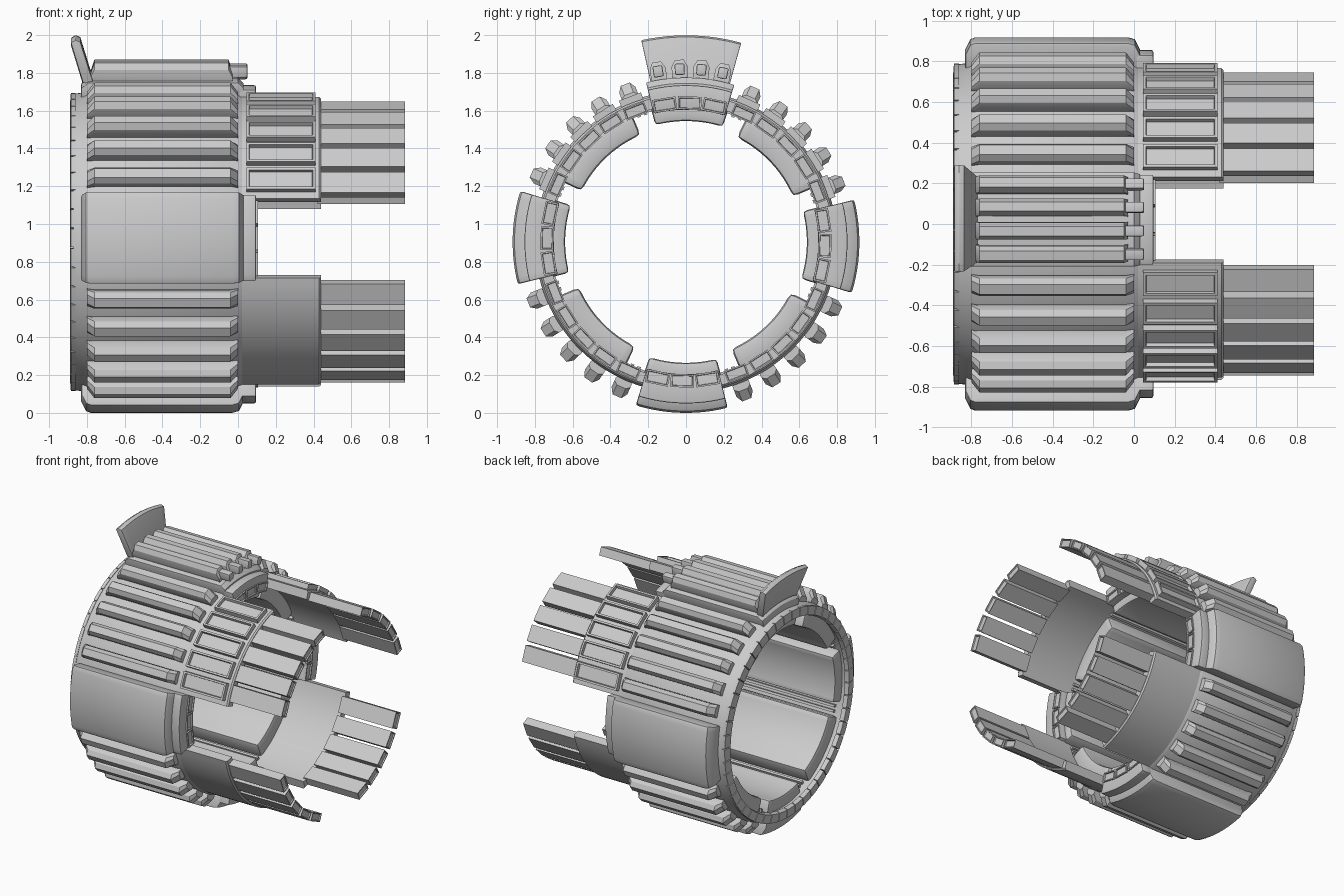
import bpy, bmesh
from math import sin, cos, radians, pi
from mathutils import Vector

if "Cube" in bpy.data.objects:
    bpy.data.objects.remove(bpy.data.objects["Cube"])

CZ = 0.905      # height of the ring axis (runs along x)
TILT = -1.5     # whole ring is turned slightly
STEP = 11.2     # spacing of ribs, windows and fingers


def pos(x, r, deg, t=0.0):
    """Point at radius r, angle deg, tangential offset t."""
    a = radians(deg + TILT)
    return Vector((x, r * cos(a) - t * sin(a), CZ + r * sin(a) + t * cos(a)))


def loft(bm, rings, closed=False):
    vs = [[bm.verts.new(p) for p in ring] for ring in rings]
    k, n = len(vs[0]), len(vs)
    for i in range(n if closed else n - 1):
        a, b = vs[i], vs[(i + 1) % n]
        for j in range(k):
            bm.faces.new((a[j], a[(j + 1) % k], b[(j + 1) % k], b[j]))
    if not closed:
        bm.faces.new(vs[0][::-1])
        bm.faces.new(vs[-1])


def sector(bm, profile, mid, half, n=12):
    """Sweep an (x, r) profile around the axis; half=180 gives a full ring."""
    full = half >= 180
    count = n if full else n + 1
    rings = [[pos(x, r, mid - half + 2 * half * i / n) for x, r in profile]
             for i in range(count)]
    loft(bm, rings, full)


def rect(x0, x1, r0, r1):
    return [(x0, r0), (x1, r0), (x1, r1), (x0, r1)]


def panel(bm, x0, x1, r0, r1, half, deg, face=None, rim=0.015, depth=0.02):
    """Box at an angle; face 'x' (end) or 'r' (outside) gets a recessed window."""
    rings = [[pos(x, r0, deg, -half), pos(x, r0, deg, half),
              pos(x, r1, deg, half), pos(x, r1, deg, -half)] for x in (x0, x1)]
    old = set(bm.faces)
    loft(bm, rings)
    new = [f for f in bm.faces if f not in old]
    bmesh.ops.recalc_face_normals(bm, faces=new)
    if face:
        d = Vector((1, 0, 0)) if face == 'x' else pos(0, 1, deg) - pos(0, 0, deg)
        f = max(new, key=lambda q: (q.normal_update(), q.normal.dot(d))[1])
        bmesh.ops.inset_region(bm, faces=[f], thickness=rim, depth=0)
        bmesh.ops.inset_region(bm, faces=[f], thickness=0.004, depth=-depth)


def rib(bm, x0, x1, r0, r1, w, deg, chamfer=0.04):
    """Rounded bar with a narrow foot and sloped ends."""
    sec = [(-0.7, 0), (-1, .35), (-1, .7), (-.55, 1), (.55, 1), (1, .7), (1, .35), (.7, 0)]
    rings = [[pos(x, r0 + h * s * (r1 - r0), deg, t * w) for t, h in sec]
             for x, s in ((x0, .5), (x0 + chamfer, 1), (x1 - chamfer, 1), (x1, .5))]
    loft(bm, rings)


def finish(bm, name, bevel=0.0):
    bmesh.ops.recalc_face_normals(bm, faces=bm.faces[:])
    if bevel:
        edges = [e for e in bm.edges if e.is_manifold and e.calc_face_angle(0) > 0.9]
        bmesh.ops.bevel(bm, geom=edges, offset=bevel, segments=2, profile=0.6,
                        affect='EDGES', clamp_overlap=True)
    me = bpy.data.meshes.new(name)
    bm.to_mesh(me)
    bm.free()
    me.shade_smooth()
    me.set_sharp_from_angle(angle=radians(28))
    ob = bpy.data.objects.new(name, me)
    bpy.context.collection.objects.link(ob)
    return ob


def five(mid):
    return [mid + k * STEP for k in (-2, -1, 0, 1, 2)]


# Main barrel and back rim with segmented end face
bm = bmesh.new()
sector(bm, [(-0.87, .73), (0.0, .73), (0.03, .735), (0.03, .785), (0.0, .80),
            (-0.80, .80), (-0.825, .79), (-0.87, .785)], 0, 180, 120)
finish(bm, "barrel")
bm = bmesh.new()
for i in range(48):
    sector(bm, [(-0.89, .725), (-0.86, .715), (-0.86, .79), (-0.885, .79)], i * 7.5, 3.5, 2)
finish(bm, "back_rim_segments")

# Outer ribs between the pads
bm = bmesh.new()
for q in (45, 135, 225, 315):
    for a in five(q):
        rib(bm, -0.80, 0.0, .785, .895, .046, a)
finish(bm, "outer_ribs")

# Side and bottom pads, each with a front flange
for name, mid, R in (("right_pad", 0, .918), ("left_pad", 180, .918), ("bottom_pad", 270, .905)):
    bm = bmesh.new()
    sector(bm, [(-0.83, .78), (0.03, .78), (0.03, R - .06), (0.005, R - .01), (-0.03, R),
                (-0.78, R), (-0.805, R - .01), (-0.83, R - .06)], mid, 15.6)
    finish(bm, name, 0.015)

# Top pad base, fins, nubs and flared scoop
bm = bmesh.new()
sector(bm, [(-0.83, .78), (0.03, .78), (0.03, .84), (0.0, .87), (-0.79, .87), (-0.83, .84)], 90, 15.6)
finish(bm, "top_pad", 0.008)
bm = bmesh.new()
for k in (-1.5, -0.5, 0.5, 1.5):
    rib(bm, -0.78, -0.03, .85, .965, .042, 90 + k * 7.2, 0.02)
finish(bm, "top_fins")
bm = bmesh.new()
for k in (-1.5, -0.5, 0.5, 1.5):
    panel(bm, -0.05, 0.05, .885, .945, .026, 90 + k * 7.2)
finish(bm, "top_nubs", 0.01)
bm = bmesh.new()
sector(bm, [(-0.82, .86), (-0.765, .86), (-0.835, 1.085), (-0.86, 1.095), (-0.885, 1.08)], 90, 14)
finish(bm, "top_scoop", 0.006)

# Front flanges with three windows each
bm = bmesh.new()
for mid in (0, 90, 180, 270):
    R = .83 if mid == 90 else .855
    sector(bm, rect(0.0, 0.095, .70, R), mid, 15.6)
finish(bm, "front_flanges", 0.01)
bm = bmesh.new()
for mid in (0, 90, 180, 270):
    for k in (-1, 0, 1):
        panel(bm, 0.08, 0.105, .70, .77, .062, mid + k * 10.3, 'x', 0.012, 0.015)
finish(bm, "flange_windows")

# Inner liner pads and small ridges between them
bm = bmesh.new()
for mid in (0, 90, 180, 270):
    sector(bm, rect(-0.83, 0.05, .64, .745), mid, 16.2)
finish(bm, "inner_pads", 0.022)
bm = bmesh.new()
for q in (45, 135, 225, 315):
    sector(bm, rect(-0.83, 0.0, .615, .745), q, 20.5)
finish(bm, "inner_diagonal_pads", 0.03)
bm = bmesh.new()
for q in (45, 135, 225, 315):
    for d in (-26, -23, 23, 26):
        panel(bm, -0.80, 0.0, .705, .74, .009, q + d)
finish(bm, "inner_ridges")

# Four front plates, each carrying five fingers
for name, q in (("upper_right", 45), ("upper_left", 135), ("lower_left", 225), ("lower_right", 315)):
    bm = bmesh.new()
    sector(bm, [(0.0, .725), (0.44, .725), (0.44, .78), (0.43, .79), (0.0, .79)], q, 29.5, 20)
    finish(bm, name + "_plate")
    bm = bmesh.new()
    for a in five(q):
        panel(bm, 0.42, 0.885, .712, .775, .06, a, 'x', 0.01, 0.008)
    finish(bm, name + "_fingers")

# Raised window frames on the two upper plates
bm = bmesh.new()
for q in (45, 135):
    for a in five(q):
        panel(bm, 0.045, 0.41, .775, .825, .062, a, 'r', 0.02, 0.022)
finish(bm, "window_frames")
